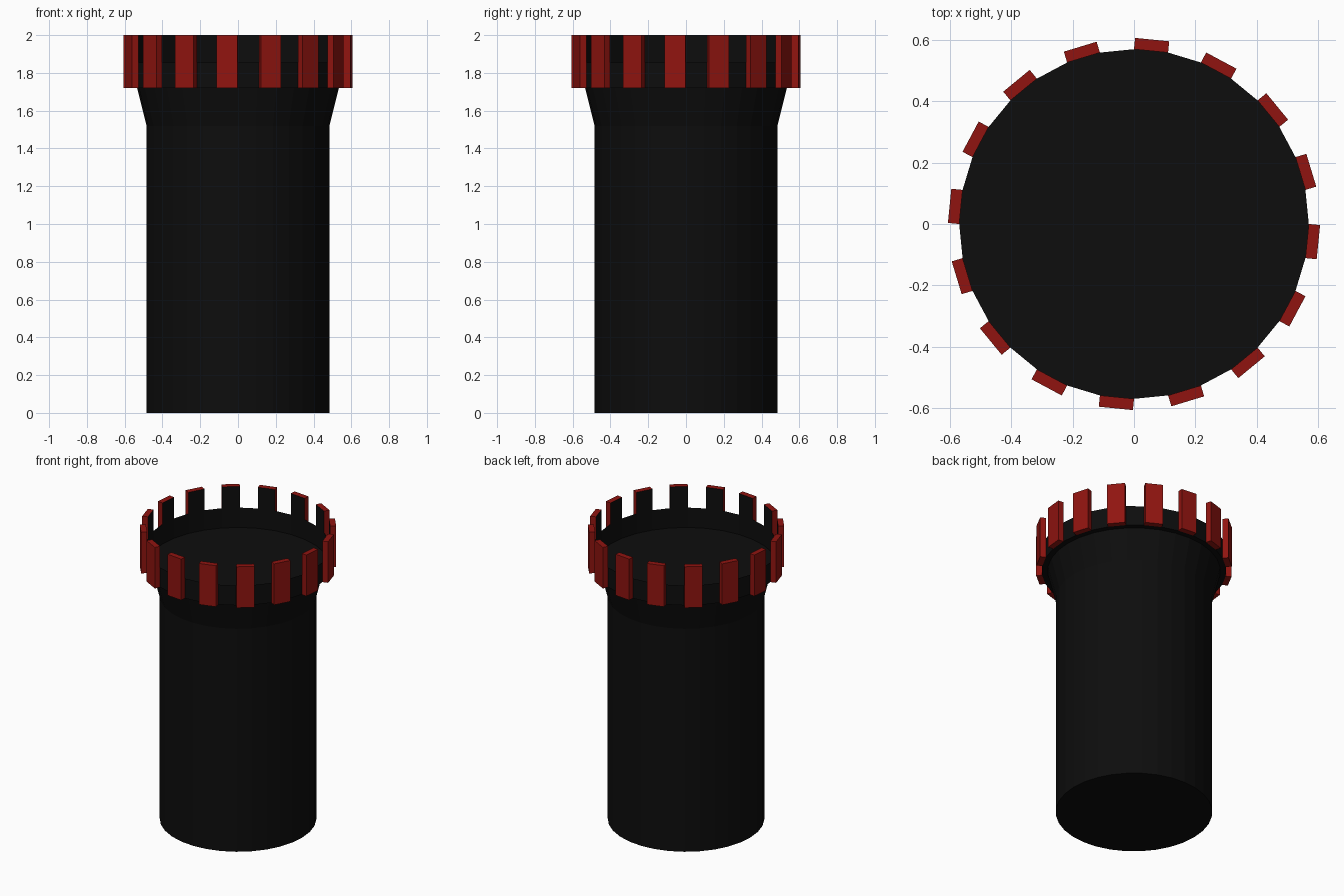
import bpy, bmesh, math
from mathutils import Vector

if "Cube" in bpy.data.objects:
    bpy.data.objects.remove(bpy.data.objects["Cube"])

N = 32                                  # sides of the round tower
R_BODY, R_FLARE, R_RIM = 0.484, 0.534, 0.57
Z_NECK, Z_FLOOR, Z_GAP, Z_TOP = 1.52, 1.72, 1.855, 2.0
TOOTH = 0.037                           # how far the red teeth stand out


def material(name, color):
    m = bpy.data.materials.new(name)
    m.diffuse_color = color
    m.use_nodes = True
    m.node_tree.nodes["Principled BSDF"].inputs["Base Color"].default_value = m.diffuse_color
    return m


def finish(name, bm, mat):
    me = bpy.data.meshes.new(name)
    bm.to_mesh(me)
    bm.free()
    me.materials.append(mat)
    ob = bpy.data.objects.new(name, me)
    bpy.context.collection.objects.link(ob)
    return ob


def point(i, r, z):
    a = 2 * math.pi * i / N
    return Vector((r * math.cos(a), r * math.sin(a), z))


def ring(bm, r, z):
    return [bm.verts.new(point(i, r, z)) for i in range(N)]


def bridge(bm, low, high, step=1):
    for i in range(0, N, step):
        j = (i + 1) % N
        bm.faces.new((low[i], low[j], high[j], high[i]))


black = material("black", (0.004, 0.004, 0.004, 1))
red = material("red", (0.28, 0.007, 0.005, 1))

# Tower body: shaft, flared neck and floor of the crown
bm = bmesh.new()
rings = [ring(bm, R_BODY, 0), ring(bm, R_BODY, Z_NECK), ring(bm, R_FLARE, Z_FLOOR)]
for low, high in zip(rings, rings[1:]):
    bridge(bm, low, high)
bm.faces.new(rings[0][::-1])
bm.faces.new(rings[-1])
finish("tower_body", bm, black)

# Crown wall: thin stepped-out sheet, every second upper panel left open
bm = bmesh.new()
rings = [ring(bm, R_FLARE, Z_FLOOR), ring(bm, R_RIM, Z_FLOOR),
         ring(bm, R_RIM, Z_GAP), ring(bm, R_RIM, Z_TOP)]
bridge(bm, rings[0], rings[1])
bridge(bm, rings[1], rings[2])
# panels start at odd sides: 78.75-90 degrees is side 7
bridge(bm, rings[2][1:] + rings[2][:1], rings[3][1:] + rings[3][:1], 2)
loose = [v for v in bm.verts if not v.link_faces]
bmesh.ops.delete(bm, geom=loose, context='VERTS')
finish("crown_wall", bm, black)

# Red teeth: each panel pushed out along its normal, open at the black inside
bm = bmesh.new()
for i in range(1, N, 2):
    out = point(i + 0.5, TOOTH, 0)
    inner = [point(i, R_RIM, Z_FLOOR), point(i + 1, R_RIM, Z_FLOOR),
             point(i + 1, R_RIM, Z_TOP), point(i, R_RIM, Z_TOP)]
    a = [bm.verts.new(p) for p in inner]
    b = [bm.verts.new(p + out) for p in inner]
    bm.faces.new(b)
    for k in range(4):
        m = (k + 1) % 4
        bm.faces.new((a[k], a[m], b[m], b[k]))
finish("crown_teeth", bm, red)
